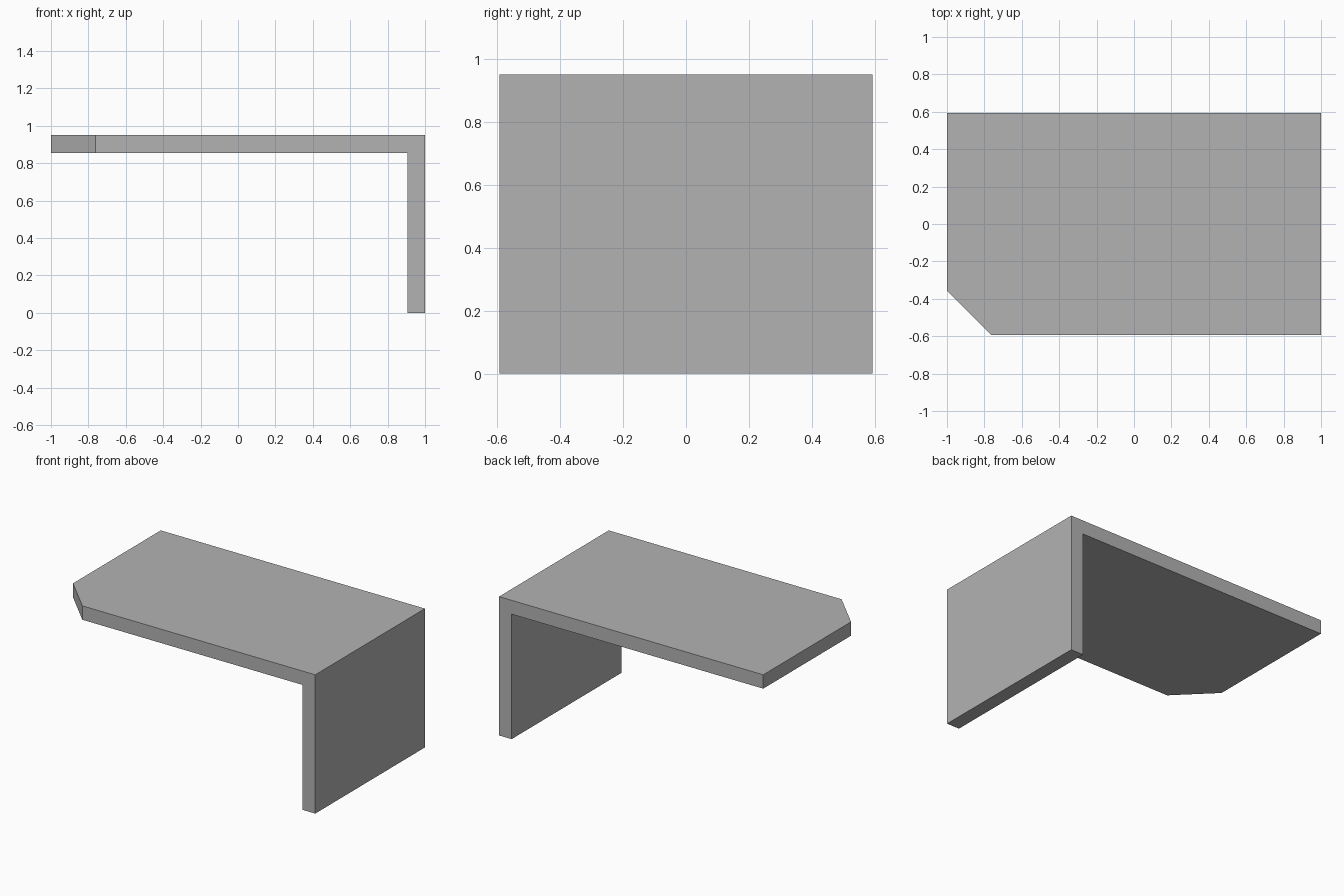
import bpy, bmesh

cube = bpy.data.objects.get("Cube")
if cube:
    bpy.data.objects.remove(cube, do_unlink=True)

HALF_X, HALF_Y, HEIGHT = 1.0, 0.593, 0.95
THICK = 0.095
CORNER = 0.237

# Plain grey material
grey = bpy.data.materials.new("plain grey")
grey.use_nodes = True
colour = (0.45, 0.45, 0.45, 1.0)
grey.diffuse_color = colour
grey.node_tree.nodes["Principled BSDF"].inputs["Base Color"].default_value = colour

# L-shaped front profile: desktop and side panel as one solid
profile = [
    (-HALF_X, HEIGHT - THICK),
    (HALF_X - THICK, HEIGHT - THICK),
    (HALF_X - THICK, 0),
    (HALF_X, 0),
    (HALF_X, HEIGHT),
    (-HALF_X, HEIGHT),
]
bm = bmesh.new()
front = bm.faces.new([bm.verts.new((x, -HALF_Y, z)) for x, z in profile])
back = bmesh.ops.extrude_face_region(bm, geom=[front], use_keep_orig=True)
bmesh.ops.translate(
    bm, vec=(0, 2 * HALF_Y, 0),
    verts=[v for v in back["geom"] if isinstance(v, bmesh.types.BMVert)])

# Cut the free front corner of the desktop
corner_edges = [e for e in bm.edges
                if all(v.co.x < -HALF_X + 0.01 and v.co.y < -HALF_Y + 0.01
                       for v in e.verts)]
bmesh.ops.bevel(bm, geom=corner_edges, offset=CORNER, offset_type='OFFSET',
                segments=1, affect='EDGES', clamp_overlap=False)
bmesh.ops.recalc_face_normals(bm, faces=bm.faces)

mesh = bpy.data.meshes.new("desk_top_and_side_panel")
bm.to_mesh(mesh)
bm.free()
mesh.materials.append(grey)
desk = bpy.data.objects.new("desk_top_and_side_panel", mesh)
bpy.context.collection.objects.link(desk)
